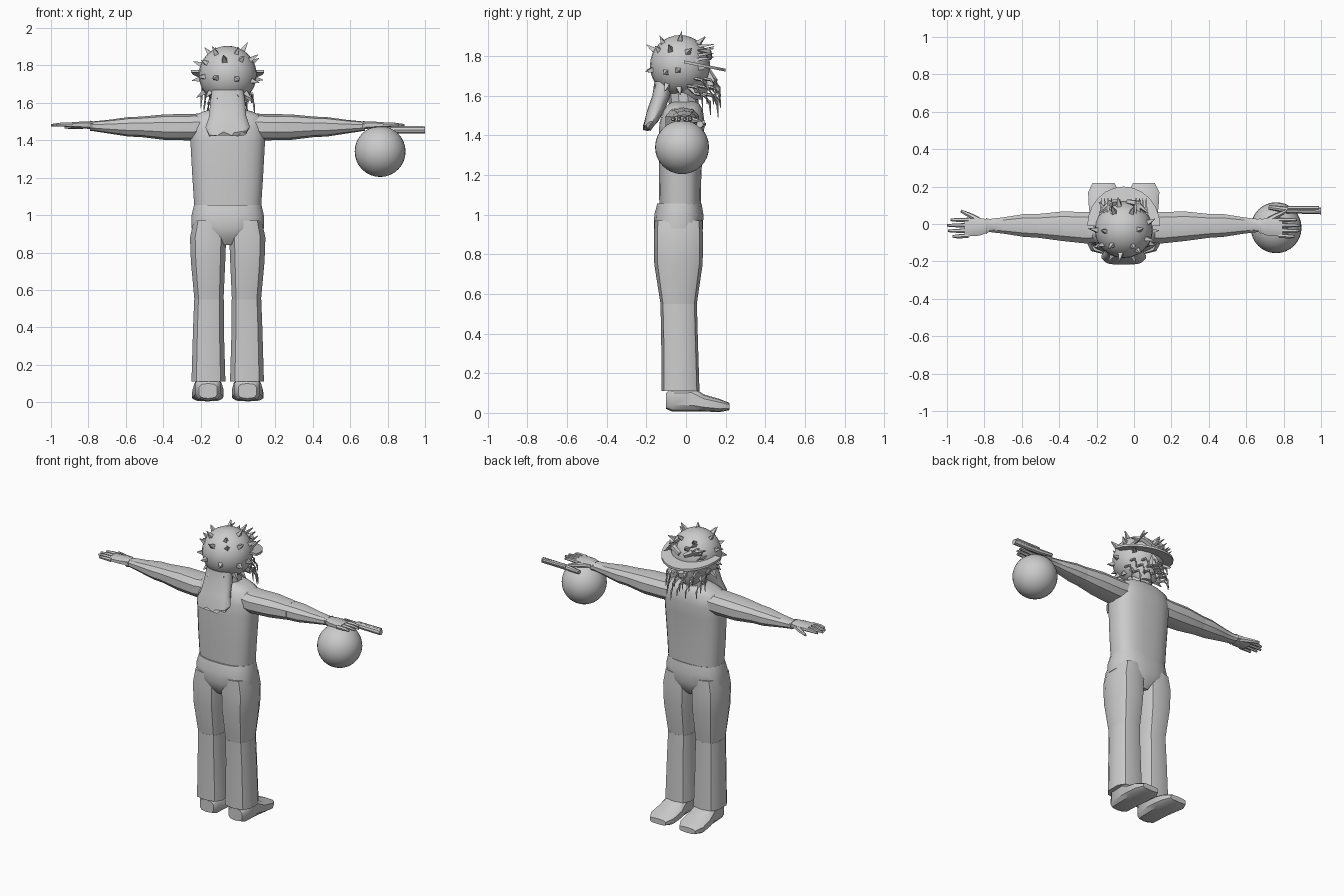
import bpy, bmesh, math, random
from mathutils import Vector

random.seed(4)
cube = bpy.data.objects.get("Cube")
if cube:
    bpy.data.objects.remove(cube)

CX = -0.055  # body axis
grey = bpy.data.materials.new("plain grey")
grey.use_nodes = True
grey.diffuse_color = (0.6, 0.6, 0.6, 1)
grey.node_tree.nodes["Principled BSDF"].inputs["Base Color"].default_value = (0.6, 0.6, 0.6, 1)


def finish(name, bm, angle=35):
    bmesh.ops.recalc_face_normals(bm, faces=bm.faces)
    me = bpy.data.meshes.new(name)
    bm.to_mesh(me)
    bm.free()
    me.materials.append(grey)
    ob = bpy.data.objects.new(name, me)
    bpy.context.collection.objects.link(ob)
    bpy.ops.object.select_all(action='DESELECT')
    ob.select_set(True)
    bpy.context.view_layer.objects.active = ob
    bpy.ops.object.shade_smooth_by_angle(angle=math.radians(angle))
    return ob


def skin(bm, rings):
    vs = [[bm.verts.new(p) for p in r] for r in rings]
    n = len(vs[0])
    for a, b in zip(vs, vs[1:]):
        for i in range(n):
            bm.faces.new((a[i], a[(i + 1) % n], b[(i + 1) % n], b[i]))
    bm.faces.new(vs[0])
    bm.faces.new(vs[-1])


def loft(name, axis, sections, n=12, power=1.0, side=1, angle=35):
    """Sections are (position, centre u, centre v, radius u, radius v)."""
    bm = bmesh.new()
    rings = []
    for t, cu, cv, ru, rv in sections:
        ring = []
        for i in range(n):
            a = 2 * math.pi * (i + 0.5) / n
            c, s = math.cos(a), math.sin(a)
            u = cu + ru * math.copysign(abs(c) ** power, c)
            v = cv + rv * math.copysign(abs(s) ** power, s)
            x, y, z = {'x': (t, u, v), 'y': (u, t, v), 'z': (u, v, t)}[axis]
            ring.append((CX + side * x, y, z))
        rings.append(ring)
    skin(bm, rings)
    return finish(name, bm, angle)


def tube(bm, points, radii, n=6):
    pts = [Vector(p) for p in points]
    rings = []
    for i, p in enumerate(pts):
        d = (pts[min(i + 1, len(pts) - 1)] - pts[max(i - 1, 0)]).normalized()
        u = d.orthogonal().normalized()
        v = d.cross(u)
        rings.append([p + radii[i] * (u * math.cos(k * math.tau / n) + v * math.sin(k * math.tau / n))
                      for k in range(n)])
    skin(bm, rings)


def sphere(name, centre, scale, seg=32, rings=16):
    bm = bmesh.new()
    bmesh.ops.create_uvsphere(bm, u_segments=seg, v_segments=rings, radius=1)
    for v in bm.verts:
        v.co = Vector(centre) + Vector(a * b for a, b in zip(v.co, scale))
    return finish(name, bm, 60)


# Torso and hips
loft("torso", 'z', [(1.045, 0, -.03, .18, .105), (1.2, 0, -.03, .19, .108), (1.38, 0, -.025, .2, .113),
                    (1.46, 0, -.02, .2, .115), (1.53, 0, -.015, .185, .1), (1.555, 0, -.01, .13, .08),
                    (1.57, 0, -.01, .07, .06)], 24, 0.75, angle=50)
loft("neck", 'z', [(1.54, 0, -.01, .08, .075), (1.66, 0, -.02, .075, .075)], 10)
loft("hips", 'z', [(1.055, 0, -.033, .182, .113), (1.0, 0, -.036, .195, .125), (.93, 0, -.038, .195, .125),
                   (.88, 0, -.038, .12, .11), (.84, 0, -.038, .05, .08)], 20, 0.8)

for s, word in ((1, "left"), (-1, "right")):
    # Legs
    loft(word + "_thigh", 'z', [(.97, .1, -.038, .085, .12), (.88, .105, -.038, .1, .124), (.75, .105, -.038, .095, .122),
                                (.54, .1, -.037, .08, .09)], 10, 0.7, s)
    loft(word + "_shin", 'z', [(.55, .1, -.037, .082, .092), (.4, .103, -.033, .085, .092),
                               (.11, .103, -.028, .094, .096)], 10, 0.7, s)
    # Shoes
    loft(word + "_shoe", 'y', [(-.1, .105, .06, .05, .04), (-.07, .105, .07, .07, .063), (.03, .105, .07, .075, .064),
                               (.09, .105, .05, .084, .043), (.17, .108, .037, .085, .033),
                               (.22, .108, .032, .06, .018)], 10, 0.6, s)
    # Arms
    loft(word + "_upper_arm", 'x', [(.12, -.015, 1.475, .085, .07), (.2, -.02, 1.47, .088, .07),
                                    (.33, -.012, 1.47, .082, .069), (.46, -.01, 1.472, .066, .055)], 10, 0.85, s)
    loft(word + "_forearm", 'x', [(.45, -.01, 1.472, .066, .055), (.53, -.008, 1.472, .064, .052),
                                  (.64, -.008, 1.473, .046, .036), (.72, -.008, 1.475, .036, .026),
                                  (.735, -.01, 1.477, .045, .028)], 10, 0.85, s)
    # Hands
    loft(word + "_palm", 'x', [(.72, -.01, 1.48, .035, .022), (.77, -.015, 1.482, .05, .02),
                               (.85, -.02, 1.483, .05, .013)], 8, 0.7, s)
    bm = bmesh.new()
    for k, tip in enumerate((.915, .94, .945, .925)):
        y = -.063 + k * .028
        tube(bm, [(CX + s * .83, y, 1.483), (CX + s * .89, y * 1.05, 1.484), (CX + s * tip, y * 1.05, 1.48)],
             (.013, .011, .007))
    tube(bm, [(CX + s * .76, .01, 1.48), (CX + s * .81, .04, 1.475), (CX + s * .87, .07, 1.47)], (.018, .015, .008))
    finish(word + "_fingers", bm)

# Ball and barrel held in the left hand
sphere("ball", (.76, -.02, 1.34), (.136, .136, .136))
bm = bmesh.new()
tube(bm, [(.72, .09, 1.455), (.82, .075, 1.455), (1, .07, 1.455)], (.012, .018, .018), 8)
tube(bm, [(.82, .085, 1.465), (.99, .085, 1.465)], (.011, .011), 6)
finish("barrel", bm)

# Head with a narrowed jaw
HEAD = Vector((CX, -.03, 1.75))
sphere("head", HEAD, (.155, .152, .155), 24, 16)
loft("jaw", 'z', [(1.58, 0, .03, .05, .05), (1.62, 0, .02, .09, .08), (1.7, 0, 0, .12, .11)], 12)
loft("nose", 'z', [(1.65, 0, .12, .03, .03), (1.68, 0, .125, .028, .035), (1.74, 0, .1, .015, .02)], 6)

# Spikes in rings around the skull
bm = bmesh.new()
for height, count, size in ((-42, 10, .032), (-8, 10, .03), (25, 9, .03), (52, 6, .028)):
    for k in range(count):
        a = math.tau * (k + (height % 2) * .5) / count + random.uniform(-.12, .12)
        e = math.radians(height + random.uniform(-7, 7))
        d = Vector((math.cos(a) * math.cos(e), math.sin(a) * math.cos(e), math.sin(e)))
        if d.y > .7 and height < 20:
            continue
        tip = HEAD + d * random.uniform(.19, .21) + Vector((0, .01, 0))
        tube(bm, [HEAD + d * .14, tip], (size * .75, .002), 4)
finish("spikes", bm, 10)

# Tilted brim over the face
bm = bmesh.new()
outline = [(math.cos(math.pi * k / 12), math.sin(math.pi * k / 12)) for k in range(13)]
brim = [(CX + .195 * c, -.01 + .21 * q) for c, q in outline]
skin(bm, [[(x, y, 1.768 - .2 * y + h) for x, y in brim] for h in (-.007, .007)])
finish("brim", bm)

# Brows and cheek tufts
bm = bmesh.new()
for s in (1, -1):
    tube(bm, [(CX + s * .02, .12, 1.79), (CX + s * .07, .11, 1.82), (CX + s * .13, .06, 1.83)], (.014, .02, .004), 5)
    for k in range(4):
        z = 1.78 + .022 * k
        tube(bm, [(CX + s * (.12 - .02 * k), .04, z), (CX + s * (.12 - .018 * k), .14, z + .012)], (.014, .002), 4)
finish("brows", bm, 15)

# Drooping beard strands
bm = bmesh.new()
for k in range(17):
    u = -1 + k / 8
    x, y = CX + .13 * u, .125 - .09 * u * u
    drop = random.uniform(.07, .12)
    z = 1.69 - .04 * (k % 3)
    tube(bm, [(x, y - .03, z), (x * 1.02, y + .02, z - .01), (x + .01 * u, y + .045, z - drop * .5),
              (x + .015 * u, y + .05, z - drop)], (.008, .008, .006, .002), 5)
finish("beard_strands", bm)

# Hanging hair with a ragged hem
hair = loft("back_hair", 'z', [(1.67, 0, -.11, .085, .05), (1.6, 0, -.125, .095, .045), (1.53, 0, -.15, .1, .045),
                               (1.47, 0, -.175, .12, .035), (1.435, 0, -.198, .1, .02)], 20, 0.8)
for i, v in enumerate(hair.data.vertices):
    if v.co.z < 1.45:
        v.co.z += random.uniform(-.015, .015)
